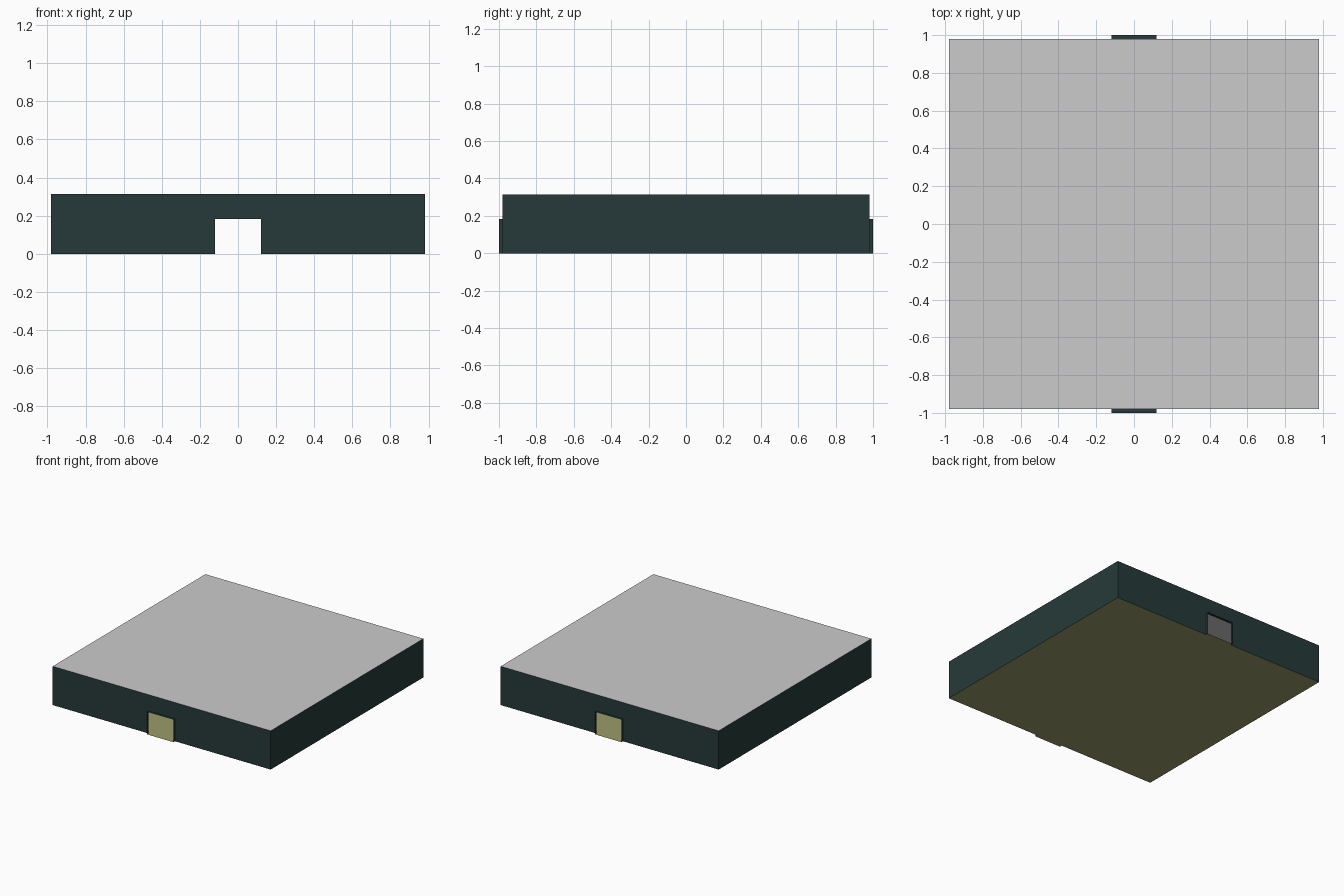
import bpy

if "Cube" in bpy.data.objects:
    bpy.data.objects.remove(bpy.data.objects["Cube"])

W = 0.98          # half width of the room
H = 0.315         # room height
DX, DH = 0.12, 0.183   # doorway half width and height
OUT = 1.0         # outer end of the doorway collars


def material(name, rgb):
    m = bpy.data.materials.new(name)
    m.diffuse_color = (*rgb, 1.0)
    m.use_nodes = True
    m.node_tree.nodes["Principled BSDF"].inputs["Base Color"].default_value = m.diffuse_color
    return m


slate = material("dark slate", (0.019, 0.042, 0.041))
grey = material("ceiling grey", (0.60, 0.60, 0.60))
olive = material("floor olive", (0.32, 0.33, 0.136))


def sheet(name, faces, mat):
    """Thin sheet object from a list of corner loops."""
    verts, polys = [], []
    for loop in faces:
        polys.append(range(len(verts), len(verts) + len(loop)))
        verts += loop
    me = bpy.data.meshes.new(name)
    me.from_pydata(verts, [], [list(p) for p in polys])
    me.materials.append(mat)
    ob = bpy.data.objects.new(name, me)
    bpy.context.collection.objects.link(ob)
    return ob


def rect(x0, x1, y0, y1, z):
    return [(x0, y0, z), (x1, y0, z), (x1, y1, z), (x0, y1, z)]


# Ceiling, and floor with a sill reaching into each doorway
sheet("ceiling", [rect(-W, W, -W, W, H)], grey)
sheet("floor", [rect(-W, W, -W, W, 0)[::-1],
                rect(-DX, DX, -OUT, -W, 0)[::-1],
                rect(-DX, DX, W, OUT, 0)[::-1]], olive)

# Outline of the doorway: up one jamb, across, down the other
arch = [(-DX, 0), (-DX, DH), (DX, DH), (DX, 0)]

for side, s in (("front", -1), ("back", 1)):
    # Wall with the doorway left open
    outline = [(-W, 0)] + arch + [(W, 0), (W, H), (-W, H)]
    loop = [(-s * x, s * W, z) for x, z in outline]
    sheet(side + "_wall", [loop], slate)
    # Short collar standing out around the doorway
    collar = []
    for (xa, za), (xb, zb) in zip(arch, arch[1:]):
        collar.append([(-s * xa, s * W, za), (-s * xa, s * OUT, za),
                       (-s * xb, s * OUT, zb), (-s * xb, s * W, zb)])
    sheet(side + "_doorway", collar, slate)

# Plain side walls
for side, s in (("left", -1), ("right", 1)):
    sheet(side + "_wall", [[(s * W, -s * W, 0), (s * W, s * W, 0),
                            (s * W, s * W, H), (s * W, -s * W, H)]], slate)
